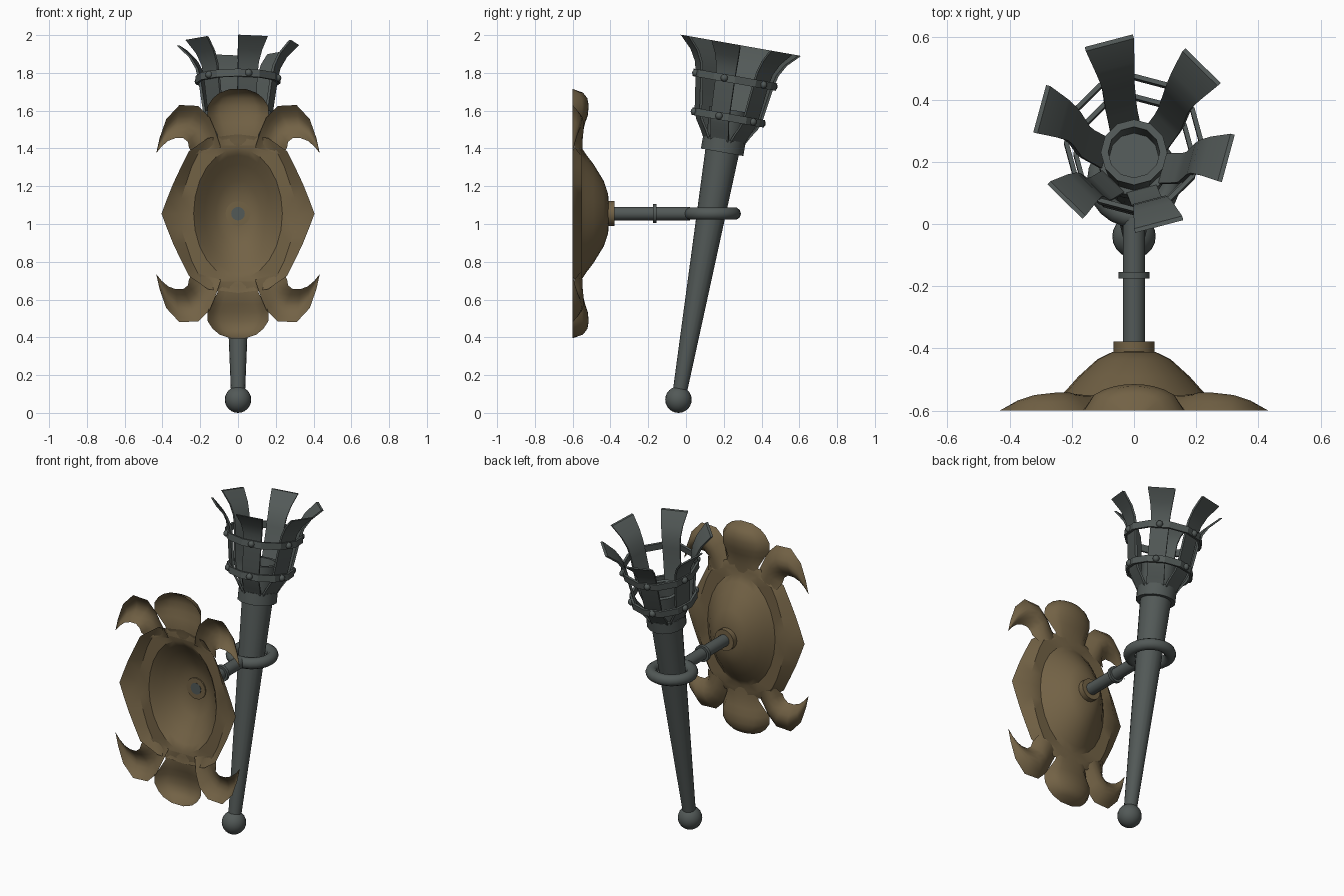
import bpy, bmesh, math
from mathutils import Matrix, Vector

cube = bpy.data.objects.get("Cube")
if cube:
    bpy.data.objects.remove(cube, do_unlink=True)


def material(name, rgb):
    m = bpy.data.materials.new(name)
    m.use_nodes = True
    m.diffuse_color = (*rgb, 1)
    m.node_tree.nodes["Principled BSDF"].inputs["Base Color"].default_value = (*rgb, 1)
    return m


IRON = material("dark iron", (0.085, 0.1, 0.096))
BRONZE = material("aged bronze", (0.17, 0.122, 0.06))

TILT = math.radians(10)
TORCH = Matrix.Translation((0, -0.04, 0.07)) @ Matrix.Rotation(-TILT, 4, 'X')
ARM = Matrix.Translation((0, 0, 1.055)) @ Matrix.Rotation(-math.pi / 2, 4, 'X')
PLATE = Matrix.Translation((0, -0.6, 1.055))


def finish(ob, mat, angle=35):
    ob.data.materials.clear()
    ob.data.materials.append(mat)
    bpy.ops.object.select_all(action='DESELECT')
    ob.select_set(True)
    bpy.context.view_layer.objects.active = ob
    bpy.ops.object.shade_smooth_by_angle(angle=math.radians(angle))
    return ob


def loft(name, rows, mat, matrix, closed=False, caps=False, mirror=None, angle=35):
    """Skin a surface through rows of points."""
    bm = bmesh.new()
    rings = [[bm.verts.new(p) for p in row] for row in rows]
    n = len(rings[0])
    for a, b in zip(rings, rings[1:]):
        for i in range(n if closed else n - 1):
            j = (i + 1) % n
            bm.faces.new((a[i], a[j], b[j], b[i]))
    if caps:
        bm.faces.new(rings[0])
        bm.faces.new(rings[-1])
    bmesh.ops.remove_doubles(bm, verts=bm.verts, dist=0.0002)
    bmesh.ops.recalc_face_normals(bm, faces=bm.faces)
    me = bpy.data.meshes.new(name)
    bm.to_mesh(me)
    bm.free()
    ob = bpy.data.objects.new(name, me)
    bpy.context.collection.objects.link(ob)
    ob.matrix_world = matrix
    finish(ob, mat, angle)
    if mirror:
        mod = ob.modifiers.new("mirror", 'MIRROR')
        mod.use_axis = mirror
        mod.merge_threshold = 0.001
    return ob


def turned(name, profile, mat, matrix, sides=12, angle=35):
    """Revolve (radius, height) points about local z."""
    rows = [[(r * math.cos(k * math.tau / sides), r * math.sin(k * math.tau / sides), h)
             for k in range(sides)] for r, h in profile]
    return loft(name, rows, mat, matrix, closed=True, angle=angle)


def ball(name, radius, centre, segments, rings):
    bpy.ops.mesh.primitive_uv_sphere_add(segments=segments, ring_count=rings,
                                         radius=radius, location=centre)
    ob = bpy.context.object
    ob.name = name
    return finish(ob, IRON, 50)


# Torch shaft, pommel, collar and inner cup
turned("torch_handle", [(0, 0.03), (0.037, 0.03), (0.091, 1.36), (0, 1.36)], IRON, TORCH, 16)
ball("handle_pommel", 0.07, (0, -0.04, 0.07), 20, 12)
turned("handle_collar", [(0.08, 1.33), (0.114, 1.33), (0.114, 1.4), (0.08, 1.4)], IRON, TORCH, 16)
turned("fuel_cup", [(0.095, 1.38), (0.107, 1.56), (0.083, 1.56), (0.08, 1.46), (0, 1.46)],
       IRON, TORCH, 12)

# Flared basket slats: (height, radius, half width)
SLAT = [(1.385, 0.1, 0.05), (1.43, 0.125, 0.05), (1.48, 0.158, 0.05), (1.52, 0.174, 0.051),
        (1.72, 0.204, 0.053), (1.78, 0.218, 0.056), (1.84, 0.251, 0.065), (1.905, 0.314, 0.08)]
THICK = 0.014
for k in range(6):
    turn = TORCH @ Matrix.Rotation(math.radians(45 + 60 * k), 4, 'Z')
    rows = [[(r, -w, h), (r, w, h), (r - THICK, w, h), (r - THICK, -w, h)] for h, r, w in SLAT]
    loft(f"basket_slat_{k + 1}", rows, IRON, turn, closed=True, caps=True)
    for label, h, r in (("lower", 1.517, 0.188), ("upper", 1.72, 0.217)):
        ball(f"{label}_rivet_{k + 1}", 0.02, turn @ Vector((r, 0, h)), 8, 6)

# Basket bands
for label, h, r in (("lower", 1.517, 0.195), ("upper", 1.72, 0.225)):
    a, b = h - 0.02, h + 0.02
    turned(f"{label}_band", [(r, a), (r, b), (r - 0.015, b), (r - 0.015, a), (r, a)],
           IRON, TORCH, 12, 20)

# Holding ring, arm and fittings
bpy.ops.mesh.primitive_torus_add(major_radius=0.117, minor_radius=0.034, major_segments=24,
                                 minor_segments=10, location=(0, 0.14, 1.055))
bpy.context.object.name = "holding_ring"
finish(bpy.context.object, IRON, 60)
turned("support_arm", [(0, -0.42), (0.036, -0.42), (0.036, 0.02), (0, 0.02)], IRON, ARM, 16)
turned("arm_band", [(0.03, -0.175), (0.05, -0.175), (0.05, -0.155), (0.03, -0.155)],
       IRON, ARM, 16)
turned("arm_flange", [(0.03, -0.418), (0.066, -0.418), (0.066, -0.378), (0.03, -0.378)],
       BRONZE, ARM, 16)

# Wall plate body: dome rings, crease ring, outer edge (one quarter, mirrored)
rows = []
for t, h in ((0.15, 0.19), (0.3, 0.188), (0.5, 0.165), (0.76, 0.11), (0.9, 0.073), (1, 0.05)):
    rows.append([(0.235 * t * math.cos(i * math.pi / 12), h, 0.345 * t * math.sin(i * math.pi / 12))
                 for i in range(6)] + [(0, h, 0.345 * t)])
crease = [(0.31, 0), (0.3, 0.08), (0.275, 0.16), (0.245, 0.25), (0.21, 0.32), (0.11, 0.365), (0, 0.38)]
edge = [(0.405, 0, 0), (0.375, 0.08, 0), (0.345, 0.155, 0), (0.305, 0.24, 0),
        (0.26, 0.33, 0), (0.16, 0.4, 0.03), (0, 0.42, 0.05)]
rows.append([(x, 0.05, z) for x, z in crease])
rows.append([(x, h, z) for x, z, h in edge])
loft("plate_body", rows, BRONZE, PLATE, mirror=(True, False, True))

# Rounded end lobes: (offset, half width, crest height, edge height)
LOBE = [(0.36, 0.1, 0.05, 0.045), (0.42, 0.11, 0.052, 0.035), (0.48, 0.14, 0.066, 0.015),
        (0.52, 0.163, 0.08, 0), (0.57, 0.16, 0.085, 0), (0.61, 0.134, 0.078, 0),
        (0.64, 0.098, 0.055, 0), (0.66, 0.04, 0, 0)]
rows = [[(w * i / 5, e + (c - e) * math.sqrt(1 - (i / 5) ** 2), z) for i in range(6)]
        for z, w, c, e in LOBE]
loft("plate_lobes", rows, BRONZE, PLATE, mirror=(True, False, True), angle=50)

# Curled horns at the corners: outer x, z, inner x, z, crest, edge height
HORN = [(0.09, 0.35, 0.24, 0.31, 0.05, 0.04), (0.12, 0.44, 0.26, 0.35, 0.053, 0.01),
        (0.15, 0.51, 0.265, 0.38, 0.058, 0), (0.21, 0.57, 0.29, 0.4, 0.058, 0),
        (0.31, 0.575, 0.33, 0.4, 0.05, 0), (0.38, 0.5, 0.37, 0.385, 0.032, 0),
        (0.415, 0.4, 0.405, 0.355, 0.012, 0), (0.433, 0.32, 0.432, 0.321, 0, 0)]
rows = []
for ox, oz, ix, iz, c, e in HORN:
    rows.append([(ox + (ix - ox) * i / 6, e + (c - e) * math.sin(i * math.pi / 6),
                  oz + (iz - oz) * i / 6) for i in range(7)])
loft("plate_horns", rows, BRONZE, PLATE, mirror=(True, False, True), angle=50)
